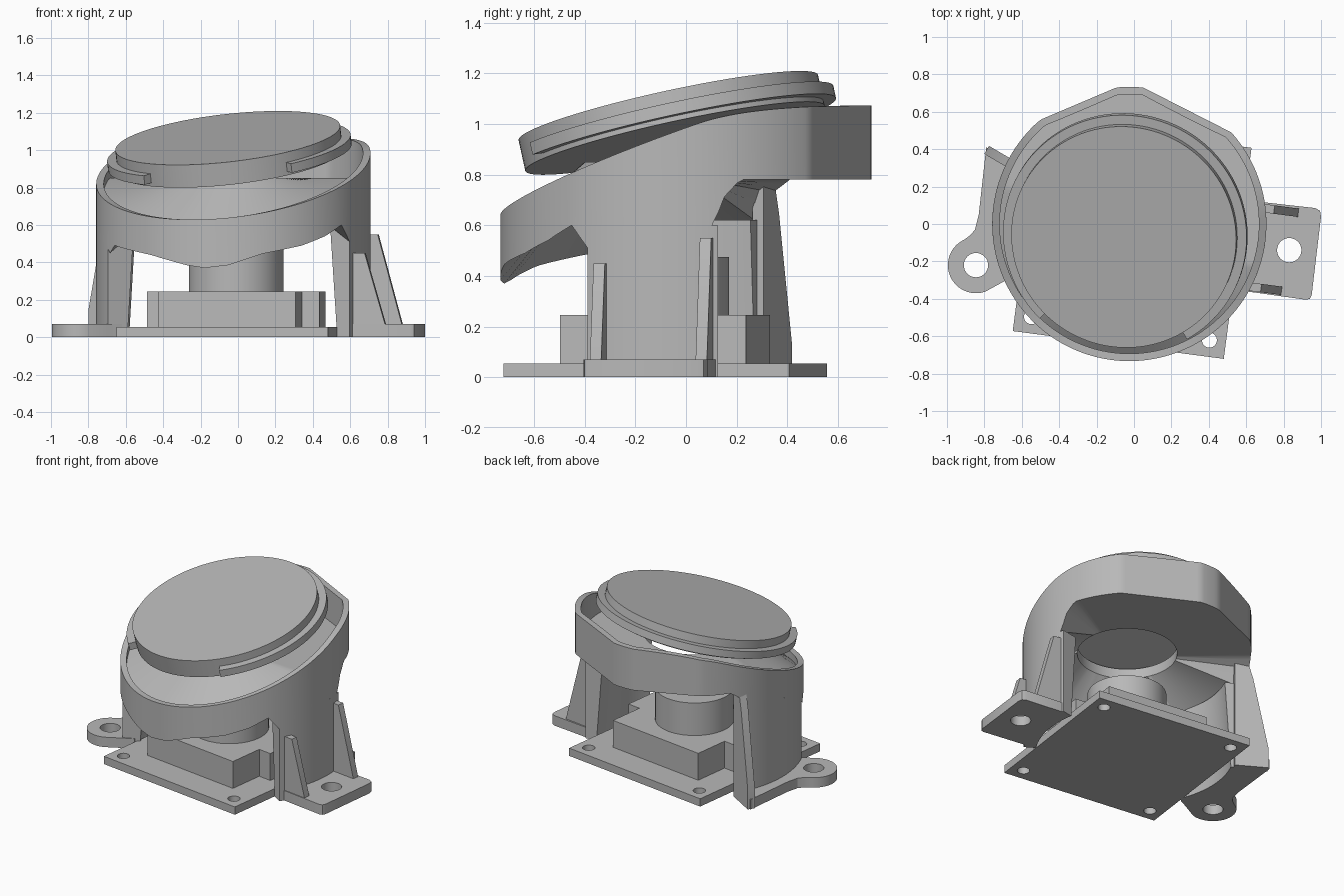
import bpy, bmesh
from math import sin, cos, radians, exp, hypot
from mathutils import Vector, Matrix

if "Cube" in bpy.data.objects:
    bpy.data.objects.remove(bpy.data.objects["Cube"], do_unlink=True)

grey = bpy.data.materials.new("plain_grey")
grey.use_nodes = True
grey.diffuse_color = (0.48, 0.48, 0.48, 1)
grey.node_tree.nodes["Principled BSDF"].inputs["Base Color"].default_value = (0.48, 0.48, 0.48, 1)

CX, R = -0.025, 0.733     # axis and radius of the round housing


def finish(name, bm, matrix=None):
    bmesh.ops.recalc_face_normals(bm, faces=bm.faces)
    mesh = bpy.data.meshes.new(name)
    bm.to_mesh(mesh)
    bm.free()
    ob = bpy.data.objects.new(name, mesh)
    bpy.context.collection.objects.link(ob)
    mesh.materials.append(grey)
    if matrix:
        ob.matrix_world = matrix
    bpy.ops.object.select_all(action='DESELECT')
    ob.select_set(True)
    bpy.context.view_layer.objects.active = ob
    bpy.ops.object.shade_smooth_by_angle(angle=radians(25))
    return ob


def arc(x, y, r, a0=0, a1=360, n=48):
    count = n if a1 - a0 == 360 else n + 1
    angles = [radians(a0 + (a1 - a0) * i / n) for i in range(count)]
    return [(x + r * cos(a), y + r * sin(a)) for a in angles]


def prism(name, loops, z0, z1, matrix=None):
    """Extrude an outline; further loops become holes."""
    bm = bmesh.new()
    edges = []
    for loop in loops:
        vs = [bm.verts.new((x, y, z0)) for x, y in loop]
        edges += [bm.edges.new((vs[i - 1], vs[i])) for i in range(len(vs))]
    bmesh.ops.triangle_fill(bm, edges=edges, use_beauty=True, normal=(0, 0, 1))
    ext = bmesh.ops.extrude_face_region(bm, geom=bm.faces[:])
    top = [g for g in ext["geom"] if isinstance(g, bmesh.types.BMVert)]
    bmesh.ops.translate(bm, verts=top, vec=(0, 0, z1 - z0))
    return finish(name, bm, matrix)


def loft(name, sections, closed):
    """Join equal cross-sections into a solid."""
    bm = bmesh.new()
    rings = [[bm.verts.new(p) for p in s] for s in sections]
    k = len(rings[0])
    for i in range(0 if closed else 1, len(rings)):
        a, b = rings[i - 1], rings[i]
        for j in range(k):
            bm.faces.new((a[j - 1], a[j], b[j], b[j - 1]))
    if not closed:
        bm.faces.new(rings[0])
        bm.faces.new(rings[-1])
    return finish(name, bm)


def fin(name, x, y, direction, profile, thick):
    """Upright plate running outward from (x, y)."""
    d = Vector((*direction, 0)).normalized()
    up = Vector((0, 0, 1))
    m = Matrix((d, up, d.cross(up))).transposed().to_4x4()
    m.translation = (x, y, 0)
    return prism(name, [profile], -thick / 2, thick / 2, m)


# Circuit board and lens holder, turned a little about z
board = Matrix.Translation((-0.01, -0.0825, 0)) @ Matrix.Rotation(radians(-7.5), 4, 'Z')
H = 0.569
square = [(-H, -H), (H, -H), (H, H), (-H, H)]
holes = [arc(sx * 0.48, sy * 0.48, 0.04, n=24) for sx in (-1, 1) for sy in (-1, 1)]
prism("circuit_board", [square] + holes, 0, 0.055, board)
a, e, w = 0.37, 0.465, 0.12
half = [(a, -a), (a, -w), (e, -w), (e, w), (a, w), (a, a)]
prism("lens_holder", [half + [(-x, -y) for x, y in half]], 0.055, 0.245, board)
prism("lens_barrel", [arc(0, 0, 0.253, n=64)], 0.24, 0.475, board)


# Housing ring with sloping rim and an open floor
def outline(deg):
    r = R
    for normal, dist in ((63, 0.684), (113, 0.699)):
        c = cos(radians(deg - normal))
        if c > 0.5:
            r = min(r, dist / c)
    return r


def rim_height(x, y):
    p = 0.905 + 0.113 * x + 0.356 * y
    return p if p < 1 else 1.085 - 0.085 * exp(-(p - 1) / 0.085)


LOWER = [(-102, .37), (-92, .385), (-78, .445), (-60, .49), (-48, .54), (-38, .6), (-32, .51),
         (-29, .55), (9, .6), (11, .7), (17, .78), (146, .78), (152, .73), (156, .6),
         (203, .5), (205, .44), (210, .49), (233, .44), (250, .385), (258, .37)]


def lower_edge(deg):
    for (a0, z0), (a1, z1) in zip(LOWER, LOWER[1:]):
        if a0 <= deg <= a1:
            return z0 + (z1 - z0) * (deg - a0) / (a1 - a0)


sections = []
for i in range(180):
    deg = -102 + 2 * i
    c, s, r = cos(radians(deg)), sin(radians(deg)), outline(deg)
    x, y = CX + r * c, r * s
    xi, yi = CX + (r - 0.04) * c, (r - 0.04) * s
    hx, hy = -0.01 + 0.32 * c, -0.08 + 0.32 * s
    top = rim_height(x, y)
    sections.append([(x, y, lower_edge(deg)), (x, y, top), (xi, yi, top),
                     (xi, yi, min(0.85, top - 0.05)), (hx, hy, 0.85), (hx, hy, 0.78)])
loft("housing", sections, True)


# Curved leg walls
def wall(name, a0, a1, r_low, r_high, top):
    secs = []
    for i in range(25):
        t = radians(a0 + (a1 - a0) * i / 24)
        secs.append([(CX + r * cos(t), r * sin(t), z) for r, z in
                     ((r_low, 0), (R, 0), (R, top), (r_high, top))])
    loft(name, secs, False)


wall("left_leg_wall", -32, 10, 0.655, 0.61, 0.6)
wall("right_leg_wall", 154, 204, 0.62, 0.58, 0.62)

# Left foot, with its two braces
foot = [(.66, .12), (.97, .085), (.995, .07), (1, .04), (.95, -.38), (.94, -.4), (.92, -.405),
        (.6, -.36), (.67, -.1)]
prism("left_foot", [foot, arc(0.83, -0.14, 0.065, n=32)], 0, 0.07)
for name, x, y, reach, top in (("left_back_brace", .69, .085, .19, .55),
                               ("left_front_brace", .62, -.335, .17, .45)):
    fin(name, x, y, (0.99, -0.13),
        [(-.04, .02), (reach, .02), (reach, .07), (.06, top), (-.04, top)], 0.045)

# Right foot with rounded lug, and its back brace
lug = [(-.64, .32), (-.79, .41), (-.83, .05), (-.85, -.03), (-.875, -.06)]
lug += arc(-0.845, -0.22, 0.15, 115, 290, 28) + [(-.7, -.31), (-.62, -.27), (-.68, 0)]
prism("right_foot", [lug, arc(-0.845, -0.22, 0.065, n=32)], 0, 0.07)
fin("right_back_brace", -0.65, 0.315, (-0.85, 0.5),
    [(-.06, 0), (.16, 0), (.16, .14), (.06, .65), (.02, .79), (-.06, .79)], 0.05)

# Tilted cover disc with a part-round flange
tilt = Vector((-0.113, -0.218, 1)).to_track_quat('Z', 'Y').to_matrix().to_4x4()
cover = Matrix.Translation((-0.055, -0.07, 1.065)) @ tilt
prism("cover_disc", [arc(0, 0, 0.605, n=96)], -0.125, 0, cover)
# Angle of local x as seen from above, so the flange gap faces the front
axis = tilt @ Vector((1, 0, 0))
from math import atan2, degrees
turn = degrees(atan2(axis.y, axis.x))
band = arc(0, 0, 0.655, -60 - turn, 225 - turn, 84)
band += arc(0, 0, 0.57, -60 - turn, 225 - turn, 84)[::-1]
prism("cover_flange", [band], -0.105, -0.055, cover)
